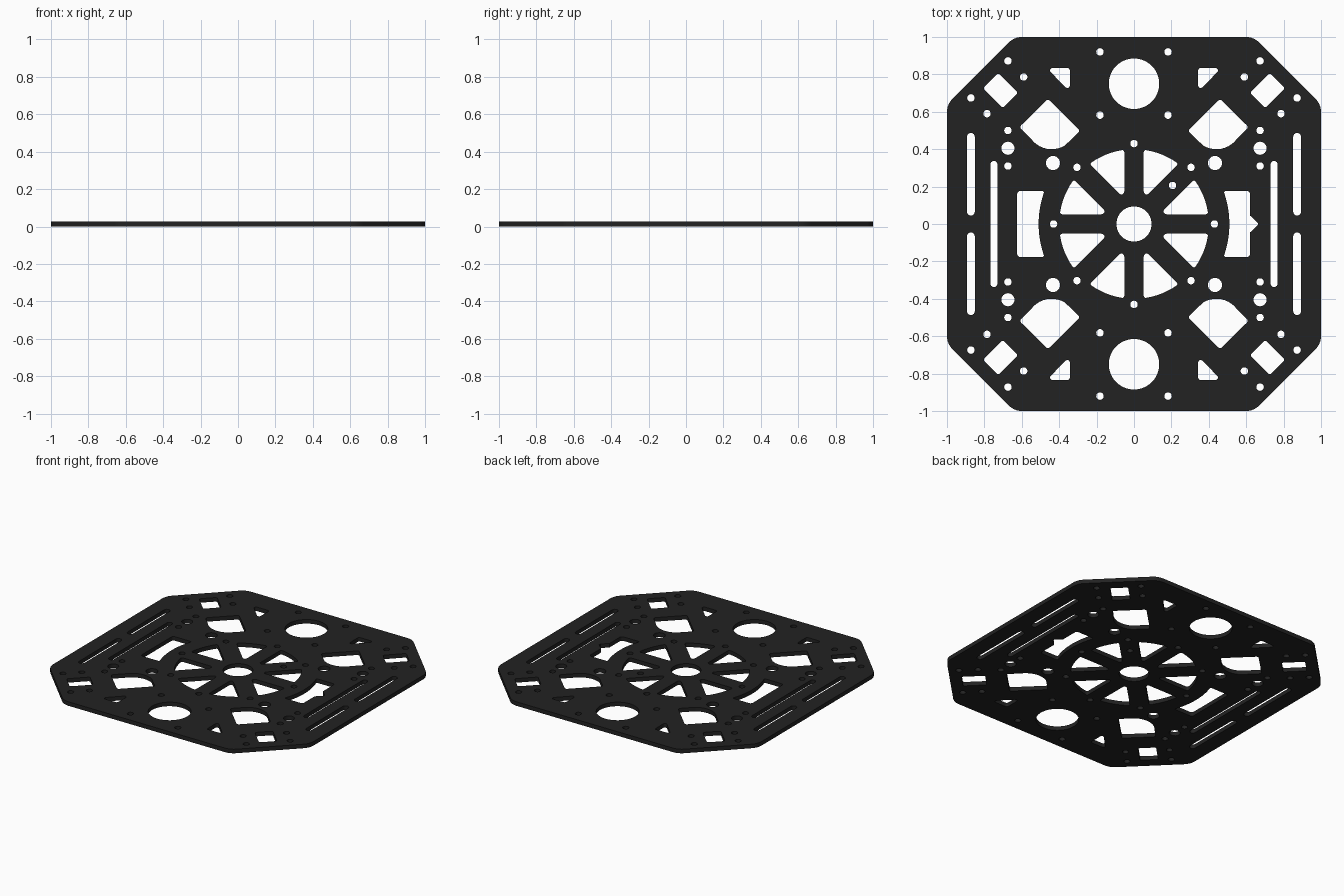
import bpy, bmesh
from math import cos, sin, pi, tan, asin, atan2, sqrt
from mathutils import Vector

if "Cube" in bpy.data.objects:
    bpy.data.objects.remove(bpy.data.objects["Cube"])

T = 0.028  # plate thickness
curve = bpy.data.curves.new("frame_plate", 'CURVE')
curve.dimensions = '2D'
curve.fill_mode = 'BOTH'
curve.extrude = T / 2


def loop(pts):
    s = curve.splines.new('POLY')
    s.points.add(len(pts) - 1)
    for p, q in zip(s.points, pts):
        p.co = (q[0], q[1], 0, 1)
    s.use_cyclic_u = True


def rounded(pts, r, steps=5):
    """Fillet polygon corners; a third value overrides the radius."""
    out, n = [], len(pts)
    for i, q in enumerate(pts):
        p = Vector(q[:2])
        rad = q[2] if len(q) > 2 else r
        a, b = Vector(pts[i - 1][:2]) - p, Vector(pts[(i + 1) % n][:2]) - p
        half = a.angle(b) / 2
        if rad == 0 or half > 1.5:
            out.append(p)
            continue
        t = min(rad / tan(half), 0.48 * a.length, 0.48 * b.length)
        rad = t * tan(half)
        a.normalize()
        b.normalize()
        c = p + (a + b).normalized() * (rad / sin(half))
        u, v = p + a * t - c, p + b * t - c
        sweep = u.angle(v)
        for k in range(steps + 1):
            f = k / steps
            out.append(c + (u * sin((1 - f) * sweep) + v * sin(f * sweep)) / sin(sweep))
    return out


def arc(cx, cy, r, a0, a1, n=10):
    pts = [(cx + r * cos(a0 + (a1 - a0) * i / n), cy + r * sin(a0 + (a1 - a0) * i / n), 0)
           for i in range(n + 1)]
    pts[0], pts[-1] = pts[0][:2], pts[-1][:2]
    return pts


def circle(x, y, r, n=24):
    loop([(x + r * cos(2 * pi * i / n), y + r * sin(2 * pi * i / n)) for i in range(n)])


def quad(pts):
    for sx in (1, -1):
        for sy in (1, -1):
            loop([(sx * p[0], sy * p[1]) for p in pts])


def slot(x, y0, y1, w):
    r = w / 2
    loop([(x + r * cos(pi * i / 8), y1 - r + r * sin(pi * i / 8)) for i in range(9)] +
         [(x - r * cos(pi * i / 8), y0 + r - r * sin(pi * i / 8)) for i in range(9)])


# Octagonal outline
c = 0.64
loop(rounded([(c, 1), (1, c), (1, -c), (c, -1), (-c, -1), (-1, -c), (-1, c), (-c, 1)], 0.1, 8))

# Round holes repeated in all four quadrants
for x, y, r in [(.182, .92, .02), (.182, .582, .02), (.674, .872, .02), (.872, .674, .02),
                (.59, .786, .02), (.786, .59, .02), (.674, .5, .02), (.674, .31, .02),
                (.305, .303, .02), (.674, .405, .035), (.433, .326, .038)]:
    for sx in (1, -1):
        for sy in (1, -1):
            circle(sx * x, sy * y, r)

# Centre-line holes
circle(0, 0, .094, 40)
circle(.206, .206, .02)
for s in (1, -1):
    circle(0, s * .75, .135, 48)
    circle(0, s * .43, .02)
    circle(s * .43, 0, .02)

# Side slots
for s in (1, -1):
    slot(s * .872, .045, .487, .042)
    slot(s * .872, -.487, -.045, .042)
    slot(s * .749, -.337, .337, .038)

# Corner windows, turned 45 degrees
a, b, k = .15 / 2, .115 / 2, sqrt(.5)
quad(rounded([(.714 + (u - v) * k, .714 + (u + v) * k)
              for u, v in ((a, b), (-a, b), (-a, -b), (a, -b))], .012))

# Large windows with a curved inner end
p0, p1, p2 = Vector((.369, .420)), Vector((.45, .400)), Vector((.55, .455))
d1, d2 = p1 - p0, p2 - p0
det = 2 * (d1.x * d2.y - d1.y * d2.x)
ctr = p0 + Vector((d2.y * d1.length_squared - d1.y * d2.length_squared,
                   d1.x * d2.length_squared - d2.x * d1.length_squared)) / det
bow = arc(ctr.x, ctr.y, (p0 - ctr).length, atan2(*(p0 - ctr).yx), atan2(*(p2 - ctr).yx))
quad(rounded([(.613, .518), (.46, .669), (.288, .499)] + bow, .014))

# Small triangles
quad(rounded([(.343, .834), (.467, .834), (.343, .708)], .013))

# Spoked wheel openings
R, h, g = .40, .052, .06
up = arc(0, 0, R, pi / 2 - asin(h / R), pi / 4 + asin(g / R), 8)
wedge = rounded([(h, h + g * sqrt(2))] + up, .015)
quad(wedge)
quad([(p[1], p[0]) for p in wedge])

# Side pockets; the right one has a pointed notch
y, rad = .177, .51
inner = arc(0, 0, rad, -asin(y / rad), asin(y / rad), 14)
loop([(-p[0], p[1]) for p in rounded(inner + [(.625, y), (.625, -y)], .018)])
notch = [(.62, .045, 0), (.638, .03, 0), (.662, .006, 0), (.662, -.006, 0),
         (.638, -.03, 0), (.62, -.045, 0)]
loop(rounded(inner + [(.62, y)] + notch + [(.62, -y)], .018))

# Turn the profile into a solid plate
plate = bpy.data.objects.new("frame_plate", curve)
bpy.context.collection.objects.link(plate)
bpy.context.view_layer.objects.active = plate
plate.select_set(True)
bpy.ops.object.convert(target='MESH')
plate = bpy.context.object
bm = bmesh.new()
bm.from_mesh(plate.data)
bmesh.ops.translate(bm, verts=bm.verts, vec=(0, 0, T / 2))
bmesh.ops.remove_doubles(bm, verts=bm.verts, dist=1e-5)
bmesh.ops.recalc_face_normals(bm, faces=bm.faces)
bm.to_mesh(plate.data)
bm.free()
bpy.ops.object.shade_smooth_by_angle()

mat = bpy.data.materials.new("dark_plate")
mat.diffuse_color = (.016, .016, .016, 1)
mat.use_nodes = True
mat.node_tree.nodes["Principled BSDF"].inputs["Base Color"].default_value = mat.diffuse_color
plate.data.materials.clear()
plate.data.materials.append(mat)
